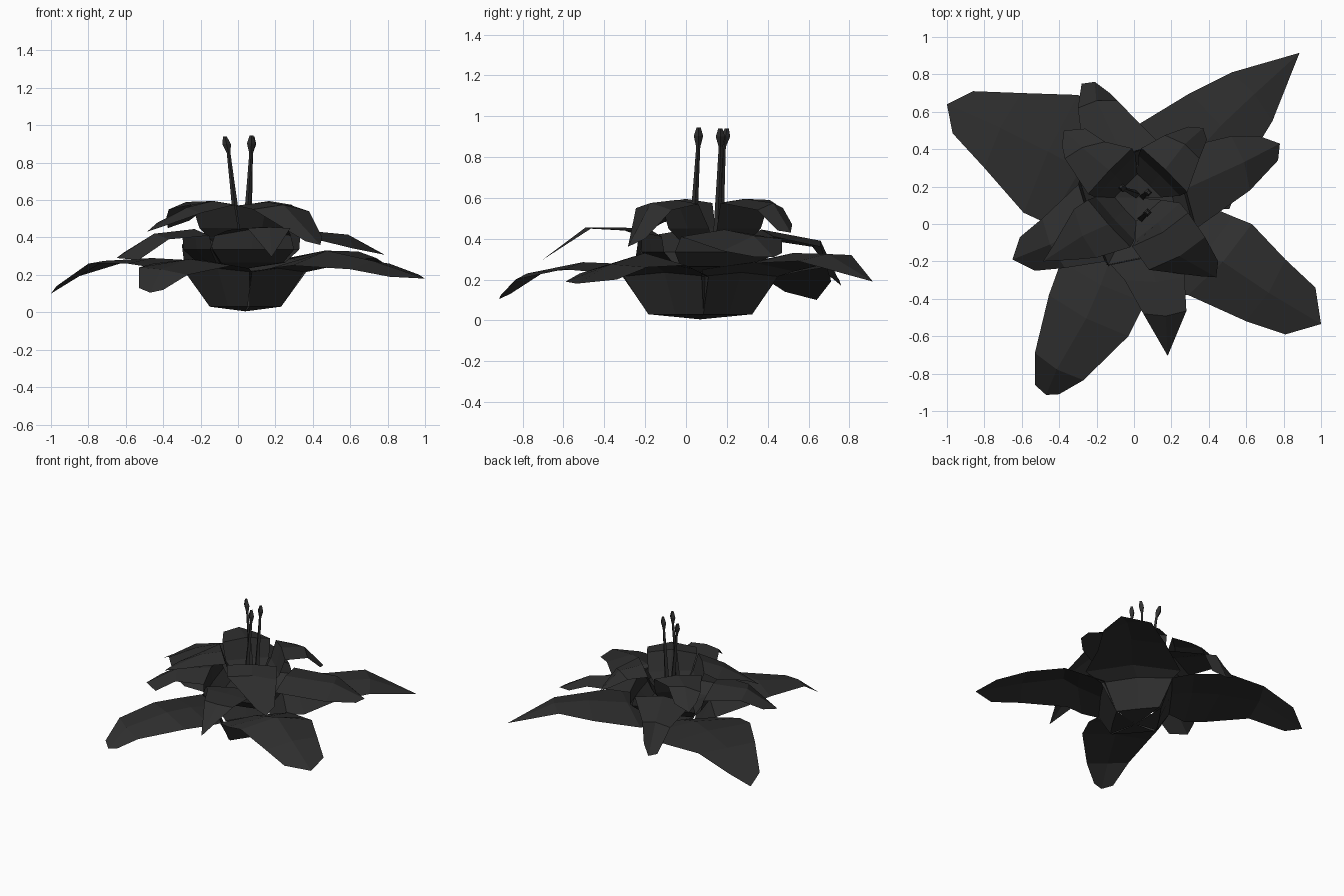
import bpy, bmesh
from math import sin, cos, pi, radians
from mathutils import Vector

mat = bpy.data.materials.new("charcoal")
mat.diffuse_color = (0.028, 0.028, 0.028, 1)


def add_object(name, bm):
    bmesh.ops.remove_doubles(bm, verts=bm.verts, dist=0.002)
    mesh = bpy.data.meshes.new(name)
    bm.to_mesh(mesh)
    bm.free()
    mesh.materials.append(mat)
    bpy.context.collection.objects.link(bpy.data.objects.new(name, mesh))


def petal(name, centre, angle, cup, rows, apex):
    """Folded strip: cup rows (dist, half width, z, mid lift, x squash), then outer rows (left xyz, right xyz, mid lift)."""
    c = Vector(centre)
    out = Vector((cos(radians(angle)), sin(radians(angle)), 0))
    side = Vector((-out.y, out.x, 0))
    strips = [(c, c, c)]
    for dist, half, z, lift, squash in cup:
        m = out * dist
        pts = (m + side * half, m * 1.03, m - side * half)
        strips.append([Vector((c.x + p.x * squash, c.y + p.y, z + (lift if i == 1 else 0)))
                       for i, p in enumerate(pts)])
    for left, right, lift in rows:
        l, r = Vector(left), Vector(right)
        strips.append((l, (l + r) / 2 + out * 0.02 + Vector((0, 0, lift)), r))
    tip = strips.pop()
    strips.append((tip[0], Vector(apex), tip[2]))
    bm = bmesh.new()
    grid = [[bm.verts.new(p) for p in s] for s in strips]
    for a, b in zip(grid, grid[1:]):
        for i in (0, 1):
            bm.faces.new((a[i], b[i], b[i + 1], a[i + 1]))
    add_object(name, bm)


# Large lower petals, joined in a cup that forms the base
low_c = (0.04, 0.07, 0.005)
low_cup = [(0.185, 0.175, 0.03, 0, 0.75), (0.265, 0.275, 0.215, 0.02, 0.85)]
point = (0.885, 0.915, 0.19)
petal("lower_petal_back_right", low_c, 47, low_cup,
      [((0.02, 0.53, 0.24), (0.51, 0.08, 0.25), 0.04),
       ((0.30, 0.70, 0.28), (0.60, 0.32, 0.28), 0.05),
       ((0.52, 0.81, 0.32), (0.74, 0.55, 0.29), 0.02), (point, point, 0)], point)
petal("lower_petal_front_right", low_c, -40, low_cup,
      [((0.53, 0.04, 0.25), (0.17, -0.37, 0.235), 0.05),
       ((0.63, 0.0, 0.27), (0.29, -0.38, 0.25), 0.07),
       ((0.81, -0.19, 0.26), (0.60, -0.52, 0.23), 0.03),
       ((0.97, -0.34, 0.20), (0.81, -0.59, 0.19), 0)], (1.0, -0.535, 0.18))
petal("lower_petal_front_left", low_c, -130, low_cup,
      [((0.06, -0.42, 0.235), (-0.39, -0.20, 0.24), 0.04),
       ((-0.03, -0.60, 0.25), (-0.455, -0.38, 0.26), 0.03),
       ((-0.27, -0.835, 0.20), (-0.53, -0.69, 0.24), 0.01),
       ((-0.40, -0.91, 0.12), (-0.53, -0.86, 0.13), 0)], (-0.47, -0.914, 0.105))
petal("lower_petal_back_left", low_c, 138, low_cup,
      [((-0.46, 0.0, 0.24), (-0.08, 0.56, 0.24), 0.04),
       ((-0.59, 0.06, 0.26), (-0.30, 0.69, 0.26), 0.03),
       ((-0.80, 0.30, 0.26), (-0.60, 0.70, 0.27), 0.01),
       ((-0.97, 0.485, 0.14), (-0.86, 0.71, 0.19), 0)], (-1.0, 0.64, 0.10))

# Middle petals
mid_c = (0.02, 0.10, 0.23)
mid_cup = [(0.20, 0.20, 0.265, 0, 0.92), (0.27, 0.25, 0.335, 0, 0.92), (0.275, 0.22, 0.41, 0.035, 0.95)]
point = (0.18, -0.705, 0.295)
petal("middle_petal_front", mid_c, -77, mid_cup,
      [((0.27, -0.28, 0.44), (-0.05, -0.30, 0.44), 0.015),
       ((0.28, -0.465, 0.45), (0.05, -0.48, 0.45), 0.005), (point, point, 0)], point)
petal("middle_petal_left", mid_c, -160, mid_cup,
      [((-0.37, -0.235, 0.39), (-0.49, 0.03, 0.39), 0.03),
       ((-0.53, -0.25, 0.28), (-0.61, -0.07, 0.32), 0)], (-0.65, -0.19, 0.29))
petal("middle_petal_back", mid_c, 108, mid_cup,
      [((-0.30, 0.62, 0.36), (-0.09, 0.66, 0.36), 0.03),
       ((-0.28, 0.75, 0.20), (-0.13, 0.70, 0.22), 0)], (-0.21, 0.76, 0.17))
petal("middle_petal_right", mid_c, 18, mid_cup,
      [((0.52, 0.47, 0.40), (0.62, 0.18, 0.34), 0.045),
       ((0.67, 0.47, 0.33), (0.77, 0.34, 0.31), 0)], (0.78, 0.43, 0.31))

# Upper petals
top_c = (0.02, 0.14, 0.33)
top_cup = [(0.09, 0.09, 0.345, 0, 1), (0.165, 0.155, 0.45, 0, 1), (0.205, 0.17, 0.575, 0.02, 1)]
petal("upper_petal_front_right", top_c, -50, top_cup[:2],
      [((0.29, 0.06, 0.57), (-0.01, -0.12, 0.57), 0.02),
       ((0.38, -0.07, 0.54), (0.08, -0.245, 0.55), 0.03),
       ((0.45, -0.20, 0.40), (0.36, -0.28, 0.38), 0)], (0.44, -0.285, 0.36))
petal("upper_petal_back_right", top_c, 46, top_cup,
      [((0.165, 0.475, 0.55), (0.35, 0.35, 0.54), 0.03),
       ((0.29, 0.52, 0.47), (0.39, 0.45, 0.44), 0)], (0.37, 0.513, 0.43))
petal("upper_petal_back_left", top_c, 136, top_cup,
      [((-0.37, 0.35, 0.55), (-0.155, 0.44, 0.57), 0.03),
       ((-0.385, 0.42, 0.50), (-0.26, 0.51, 0.49), 0)], (-0.375, 0.50, 0.45))
petal("upper_petal_front_left", top_c, -138, top_cup,
      [((-0.20, -0.18, 0.53), (-0.32, 0.08, 0.53), 0.03),
       ((-0.31, -0.19, 0.49), (-0.43, -0.11, 0.48), 0)], (-0.487, -0.20, 0.43))


def stamen(name, base, knee, tip):
    """Four-sided filament ending in a pointed bud."""
    base, knee, tip = Vector(base), Vector(knee), Vector(tip)
    path = [(base, 0.022), (base.lerp(knee, 0.7), 0.013), (knee, 0.01),
            (knee.lerp(tip, 0.55), 0.023), (tip, 0.01)]
    bm = bmesh.new()
    rings = [[bm.verts.new(p + Vector((cos(k * pi / 2), sin(k * pi / 2), 0)) * r)
              for k in range(4)] for p, r in path]
    for a, b in zip(rings, rings[1:]):
        for k in range(4):
            n = (k + 1) % 4
            bm.faces.new((a[k], a[n], b[n], b[k]))
    bm.faces.new(rings[-1])
    add_object(name, bm)


# Stamens
stamen("stamen_left", (0.01, 0.16, 0.34), (-0.05, 0.185, 0.85), (-0.07, 0.20, 0.94))
stamen("stamen_right", (0.05, 0.15, 0.34), (0.07, 0.17, 0.85), (0.078, 0.168, 0.94))
stamen("stamen_front", (0.04, 0.03, 0.34), (0.07, 0.06, 0.85), (0.072, 0.062, 0.945))
